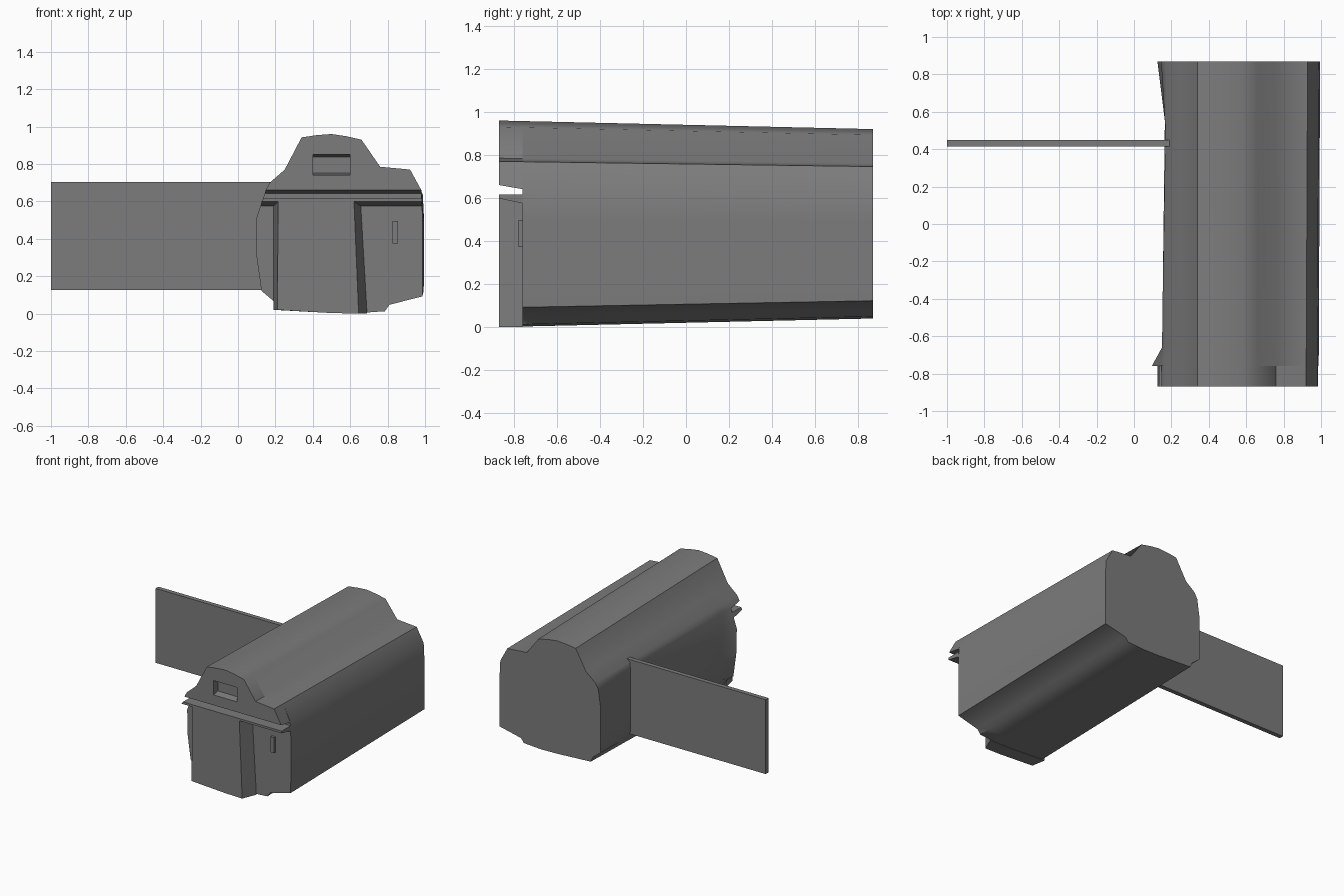
import bpy, bmesh, math

cube = bpy.data.objects.get("Cube")
if cube:
    bpy.data.objects.remove(cube, do_unlink=True)

grey = bpy.data.materials.new("plain grey")
grey.use_nodes = True
colour = (0.2, 0.2, 0.2, 1)
grey.diffuse_color = colour
grey.node_tree.nodes["Principled BSDF"].inputs["Base Color"].default_value = colour

FRONT, RECESS, BACK = -0.87, -0.76, 0.87


def loft(name, sections, smooth=0):
    """Skin a list of equal-length point rings and cap both ends."""
    bm = bmesh.new()
    rings = [[bm.verts.new(p) for p in ring] for ring in sections]
    n = len(rings[0])
    for a, b in zip(rings, rings[1:]):
        for i in range(n):
            j = (i + 1) % n
            bm.faces.new((a[i], a[j], b[j], b[i]))
    bm.faces.new(rings[0])
    bm.faces.new(rings[-1])
    bmesh.ops.recalc_face_normals(bm, faces=bm.faces)
    mesh = bpy.data.meshes.new(name)
    bm.to_mesh(mesh)
    bm.free()
    mesh.materials.append(grey)
    obj = bpy.data.objects.new(name, mesh)
    bpy.context.collection.objects.link(obj)
    if smooth:
        bpy.ops.object.select_all(action='DESELECT')
        obj.select_set(True)
        bpy.context.view_layer.objects.active = obj
        bpy.ops.object.shade_smooth_by_angle(angle=math.radians(smooth))
    return obj


def slab(name, x, y, z):
    return loft(name, [[(x[0], v, z[0]), (x[1], v, z[0]), (x[1], v, z[1]), (x[0], v, z[1])]
                       for v in y])


def ring(points, y, least_x=0.0):
    """Place an outline at depth y; the body shrinks in height toward the back."""
    t = (y - FRONT) / (BACK - FRONT)
    return [(max(px, least_x) + 0.008 * t * (px > 0.9), y, 0.48 + (pz - 0.48) * (1 - 0.083 * t))
            for px, pz in points]


# Outline of the roof, then the rest of the body
roof = [(0.17, 0.70), (0.25, 0.77), (0.34, 0.942), (0.42, 0.954), (0.5, 0.96), (0.58, 0.948),
        (0.66, 0.93), (0.76, 0.785), (0.92, 0.77)]
lower = [(0.98, 0.65), (0.987, 0.5), (0.985, 0.09), (0.81, 0.045), (0.785, 0.01), (0.64, 0.0),
         (0.5, 0.003), (0.21, 0.02), (0.19, 0.065), (0.125, 0.12), (0.1, 0.3), (0.095, 0.5),
         (0.145, 0.65)]

# Long body with a shallow hollow along its right side
body = loft("main_body", [ring(roof + lower, y, m) for y, m in
            ((RECESS, 0.095), (-0.66, 0.15), (0.55, 0.165), (BACK, 0.125))], 50)

# Front hood with a cut pocket
hood = loft("front_hood", [ring(roof + [(0.98, z), (0.148, z)], y)
                           for y, z in ((FRONT, 0.66), (RECESS, 0.642))], 50)
pocket = loft("pocket_cutter", [[(0.4, y, lo), (0.6, y, lo), (0.6, y, hi), (0.4, y, hi)]
              for y, lo, hi in ((-0.89, 0.735, 0.857), (-0.82, 0.752, 0.838))])
pocket.hide_render = True
pocket.hide_viewport = True
cut = hood.modifiers.new("pocket", 'BOOLEAN')
cut.operation = 'DIFFERENCE'
cut.solver = 'EXACT'
cut.object = pocket

# Thin ledge below the slot, with a sloping underside
loft("front_ledge", [[(0.125, y, z), (0.985, y, z), (0.985, y, 0.615), (0.135, y, 0.615)]
                     for y, z in ((FRONT, 0.598), (RECESS, 0.575))])

# Raised front panel with slanted sides
loft("front_panel", [
    [(0.21, FRONT, 0.02), (0.5, FRONT, 0.003), (0.645, FRONT, 0.0), (0.62, FRONT, 0.6), (0.215, FRONT, 0.6)],
    [(0.19, RECESS, 0.02), (0.5, RECESS, 0.003), (0.69, RECESS, 0.0), (0.655, RECESS, 0.6), (0.19, RECESS, 0.6)]])

# Small handle and the side wing
slab("front_handle", (0.825, 0.855), (-0.78, -0.755), (0.375, 0.495))
slab("side_wing", (-1.0, 0.2), (0.415, 0.45), (0.125, 0.703))
